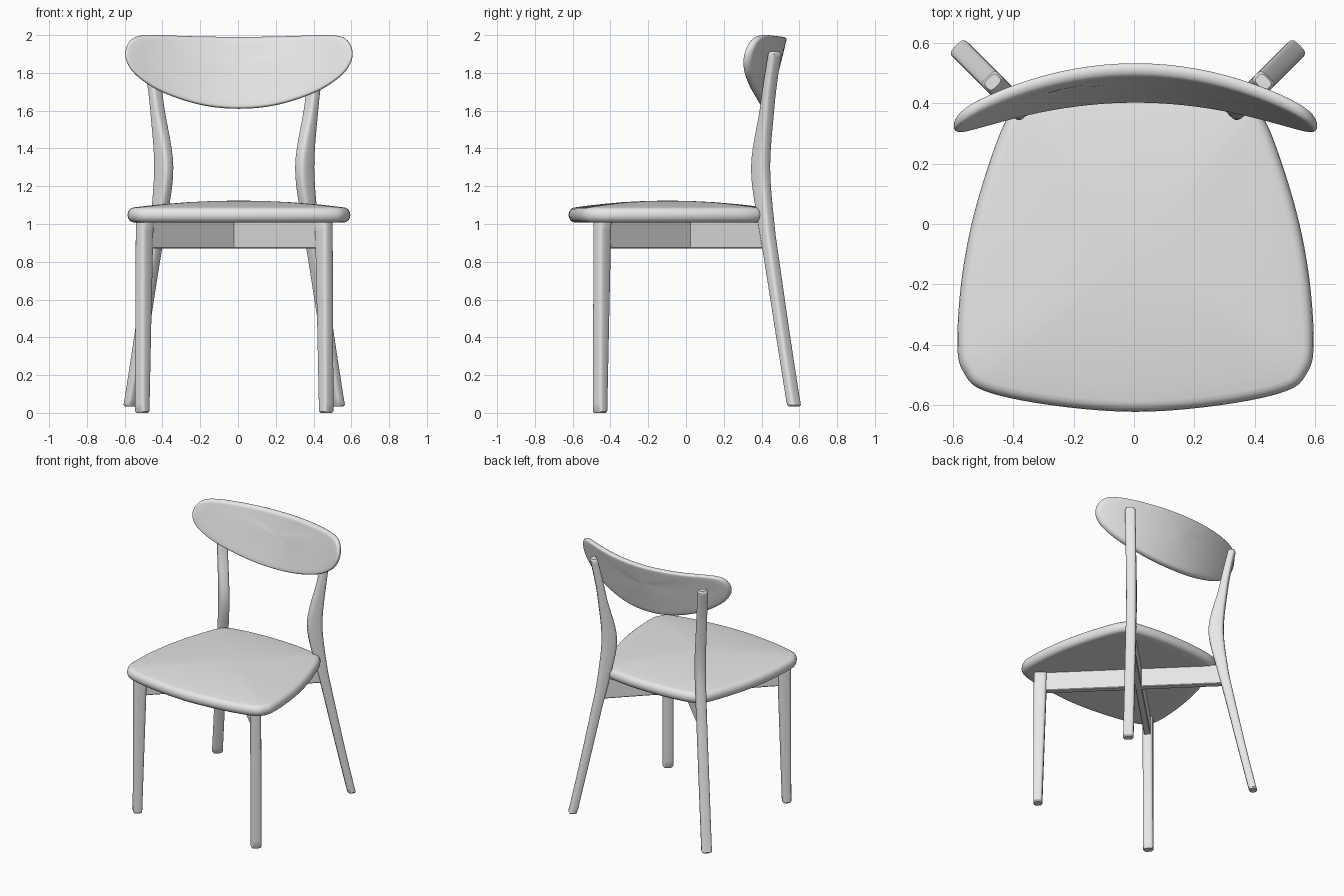
import bpy, bmesh, math
from mathutils import Vector

cube = bpy.data.objects.get("Cube")
if cube:
    bpy.data.objects.remove(cube, do_unlink=True)

FRAME_X = -0.02   # the leg frame sits slightly off centre
DIAG = math.sqrt(0.5)

grey = bpy.data.materials.new("light_grey")
grey.use_nodes = True
grey.diffuse_color = (0.8, 0.8, 0.8, 1)
grey.node_tree.nodes["Principled BSDF"].inputs["Base Color"].default_value = (0.8, 0.8, 0.8, 1)


def spline(points, closed, steps):
    """Catmull-Rom curve through points of any dimension."""
    pts = [Vector(p) for p in points]
    n = len(pts)
    pick = (lambda i: pts[i % n]) if closed else (lambda i: pts[max(0, min(n - 1, i))])
    out = []
    for i in range(n if closed else n - 1):
        a, b, c, d = (pick(i + k) for k in (-1, 0, 1, 2))
        for s in range(steps):
            t = s / steps
            out.append(0.5 * (2 * b + (c - a) * t + (2 * a - 5 * b + 4 * c - d) * t * t
                              + (3 * b - a - 3 * c + d) * t ** 3))
    return out if closed else out + [pts[-1]]


def mirrored(half):
    """Close a half outline that starts and ends on the centre line."""
    return half + [(-x, v) for x, v in reversed(half[1:-1])]


def loft(name, rings):
    """Skin a list of equal rings and cap both ends."""
    bm = bmesh.new()
    loops = [[bm.verts.new(p) for p in ring] for ring in rings]
    for low, high in zip(loops, loops[1:]):
        for i in range(len(low)):
            j = (i + 1) % len(low)
            bm.faces.new((low[i], low[j], high[j], high[i]))
    bm.faces.new(loops[0])
    bm.faces.new(loops[-1])
    bmesh.ops.recalc_face_normals(bm, faces=bm.faces)
    mesh = bpy.data.meshes.new(name)
    bm.to_mesh(mesh)
    bm.free()
    obj = bpy.data.objects.new(name, mesh)
    bpy.context.collection.objects.link(obj)
    mesh.materials.append(grey)
    bpy.ops.object.select_all(action='DESELECT')
    obj.select_set(True)
    bpy.context.view_layer.objects.active = obj
    bpy.ops.object.shade_smooth_by_angle(angle=math.radians(40))
    return obj


def inset(outline, amount):
    """Move a counter-clockwise outline inward."""
    out = []
    for i, p in enumerate(outline):
        t = (outline[(i + 1) % len(outline)] - outline[i - 1]).normalized()
        out.append(p + Vector((-t.y, t.x)) * amount)
    return out


def panel(name, outline, centre, thickness, edge, place):
    """Cushion-edged panel; place maps (u, v, height, scale) to a point."""
    centre = Vector(centre)
    layers = [(edge, s, 0) for s in (0.02, 0.25, 0.5, 0.75, 0.9)]
    for k in range(9):
        a = math.pi * k / 8
        layers.append((edge * (1 - math.sin(a)), 1, thickness * (1 - math.cos(a)) / 2))
    layers += [(edge, s, thickness) for s in (0.9, 0.75, 0.5, 0.25, 0.02)]
    rings = []
    for amount, s, h in layers:
        ring = [centre + (p - centre) * s for p in inset(outline, amount)]
        rings.append([place(p.x, p.y, h, s) for p in ring])
    return loft(name, rings)


def section(width, depth, count=24):
    """Rounded rectangle as (across, along) pairs."""
    pts = []
    for i in range(count):
        a = math.tau * i / count
        c, s = math.cos(a), math.sin(a)
        pts.append((math.copysign(abs(c) ** 0.55, c) * width / 2,
                    math.copysign(abs(s) ** 0.55, s) * depth / 2))
    return pts


def leg(name, side, gap, stations):
    """Diagonal leg from stations of (z, y centre, depth)."""
    path = spline(stations, False, 6)
    ends = [(path[0], 0.8, 0)] + [(p, 1, 0.008 if i == 0 else 0) for i, p in enumerate(path)]
    ends.append((path[-1], 0.75, 0.012))
    rings = []
    for (z, y, depth), scale, lift in ends:
        fy = math.copysign(1, y)
        ring = []
        for across, along in section(0.07 * scale, depth * scale):
            ring.append((FRAME_X + side * (abs(y) + gap + (along - across) * DIAG),
                         y + fy * (along + across) * DIAG, z + lift))
        rings.append(ring)
    return loft(name, rings)


# Seat: domed pad with a rounded rim
seat_half = [(0, -0.622), (0.28, -0.6), (0.5, -0.553), (0.57, -0.49), (0.59, -0.4),
             (0.578, -0.2), (0.543, 0), (0.485, 0.2), (0.425, 0.35), (0.36, 0.41),
             (0.2, 0.44), (0, 0.45)]
panel("seat", spline(mirrored(seat_half), True, 5), (0, -0.1), 0.08, 0.035,
      lambda u, v, h, s: (u + 0.005, v, 1.008 + h + (0.036 * (1 - s * s) if h > 0.04 else 0)))

# Backrest: bent and tilted panel
back_half = [(0, 1.61), (0.2, 1.63), (0.4, 1.695), (0.53, 1.775), (0.59, 1.85),
             (0.6, 1.92), (0.565, 1.98), (0.48, 2.0), (0.25, 1.994), (0, 1.99)]
panel("backrest", spline(mirrored(back_half), True, 5), (0, 1.84), 0.045, 0.016,
      lambda u, v, h, s: (u + 0.005, 0.398 + h + 0.245 * (v - 1.61) - 0.46 * u * u, v))

# Legs: tapered front legs, shaped rear posts that carry the backrest
front_stations = [(0, -0.455, 0.06), (0.5, -0.449, 0.075), (1.02, -0.442, 0.09)]
rear_stations = [(0.035, 0.572, 0.055), (0.4, 0.515, 0.058), (0.8, 0.455, 0.066),
                 (1.0, 0.425, 0.078), (1.3, 0.395, 0.103), (1.6, 0.428, 0.062),
                 (1.75, 0.447, 0.054), (1.9, 0.47, 0.05)]
for side, word in ((1, "left"), (-1, "right")):
    leg("front_leg_" + word, side, 0.032, front_stations)
    leg("rear_post_" + word, side, -0.022, rear_stations)

    # Crossed rail from this front leg to the opposite rear post
    start = Vector((FRAME_X + side * 0.47, -0.44, 0))
    end = Vector((FRAME_X - side * 0.415, 0.435, 0))
    across = (end - start).normalized().cross(Vector((0, 0, 1))) * 0.022
    rings = []
    for p in (start, end):
        rings.append([p + across * k + Vector((0, 0, z))
                      for k, z in ((-1, 0.875), (-0.8, 0.87), (0.8, 0.87), (1, 0.875),
                                   (1, 1.015), (-1, 1.015))])
    loft("cross_rail_" + word, rings)
